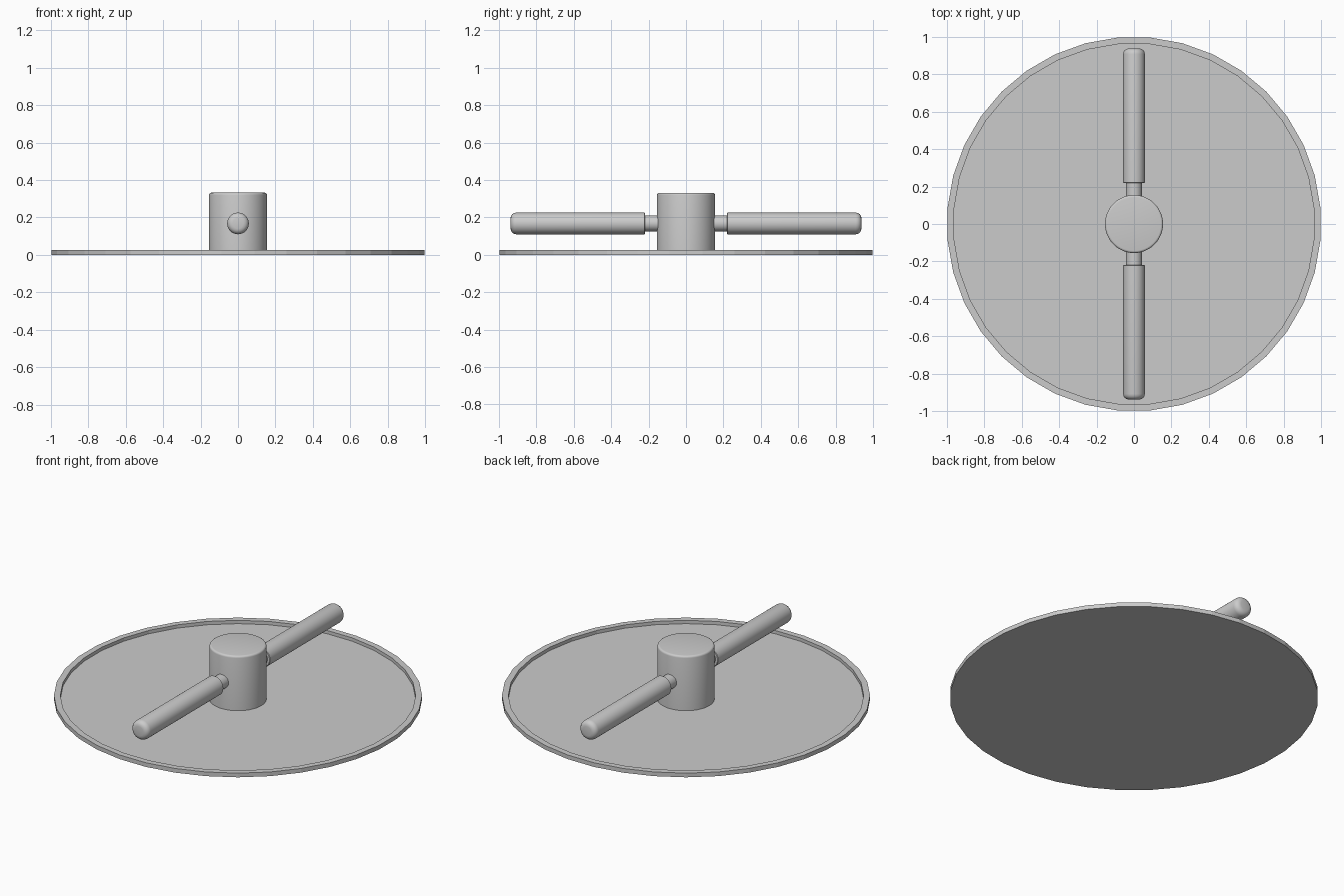
import bpy, math
from mathutils import Matrix

if "Cube" in bpy.data.objects:
    bpy.data.objects.remove(bpy.data.objects["Cube"])


def lathe(name, profile, sides, matrix=Matrix(), offset=0.0, angle=35):
    """Spin an (r, z) profile around z; end points become flat caps."""
    verts, faces = [], []
    for r, z in profile:
        for i in range(sides):
            a = 2 * math.pi * i / sides + offset
            verts.append(matrix @ Matrix.Rotation(a, 4, 'Z') @ Matrix.Translation((r, 0, z)).to_translation())
    for k in range(len(profile) - 1):
        for i in range(sides):
            j = (i + 1) % sides
            faces.append((k * sides + i, k * sides + j, (k + 1) * sides + j, (k + 1) * sides + i))
    top = (len(profile) - 1) * sides
    faces.append(tuple(reversed(range(sides))))
    faces.append(tuple(range(top, top + sides)))
    mesh = bpy.data.meshes.new(name)
    mesh.from_pydata(verts, [], faces)
    obj = bpy.data.objects.new(name, mesh)
    bpy.context.collection.objects.link(obj)
    bpy.ops.object.select_all(action='DESELECT')
    obj.select_set(True)
    bpy.context.view_layer.objects.active = obj
    bpy.ops.object.shade_smooth_by_angle(angle=math.radians(angle))
    return obj


def rounded_end(r, z, bevel, steps=4):
    """Quarter-round edge points from the side wall to the end cap."""
    return [(r - bevel + bevel * math.cos(t), z - bevel + bevel * math.sin(t))
            for t in (math.pi / 2 * i / steps for i in range(steps + 1))]


# Shallow round tray with a low raised rim
lathe("tray", [(1.0, 0), (1.0, 0.025), (0.965, 0.025), (0.965, 0.005)], 36,
      offset=math.radians(5), angle=5)

# Central hub with a softened top edge
lathe("hub", [(0.155, 0.005)] + rounded_end(0.155, 0.332, 0.012), 48)

# Two opposite handles, each with a thin neck into the hub
for side, turn in (("back", -90), ("front", 90)):
    m = Matrix.Translation((0, 0, 0.168)) @ Matrix.Rotation(math.radians(turn), 4, 'X')
    lathe(side + "_neck", [(0.042, 0.12), (0.042, 0.24)], 32, m)
    lathe(side + "_handle", [(0.055, 0.219), (0.058, 0.222)] + rounded_end(0.058, 0.938, 0.03), 32, m)
